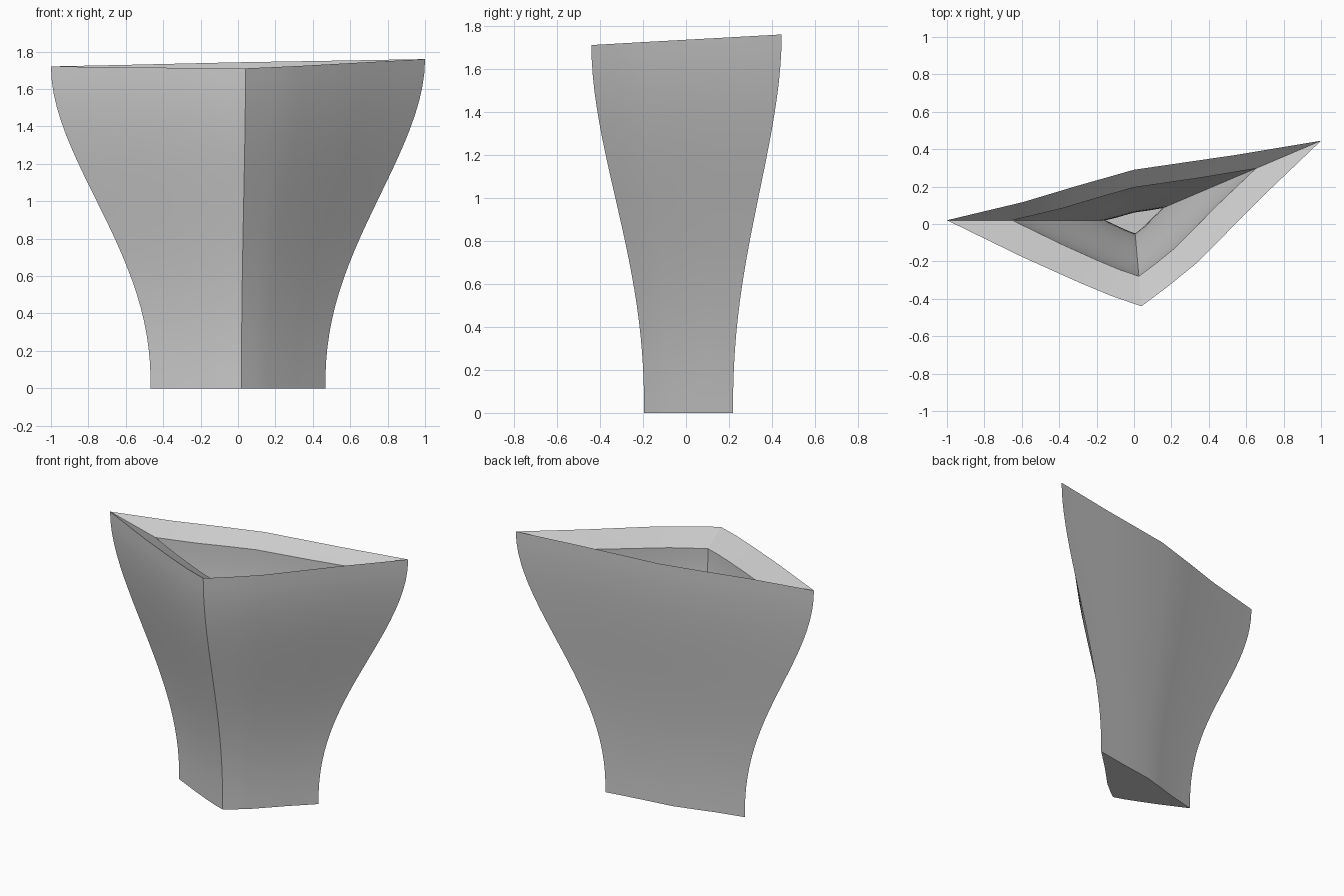
import bpy
import bmesh
import math

cube = bpy.data.objects.get("Cube")
if cube:
    bpy.data.objects.remove(cube, do_unlink=True)

# Rim outline, counter-clockwise from the -x corner
OUTLINE = [(-1, 0.02), (-0.6, -0.175), (-0.3, -0.31), (-0.12, -0.385), (0.04, -0.44),
           (0.18, -0.335), (0.34, -0.205), (0.68, 0.14), (1, 0.445),
           (0.55, 0.37), (0, 0.29), (-0.3, 0.205), (-0.59, 0.118)]
CENTRE_Y = 0.02
BASE_SCALE = 0.467
RIM_DIP = 0.087
FLOOR = 0.1
STEPS = 24


def rim_height(x, y):
    # Gently tilted mouth
    return 1.73 + 0.01 * x + 0.045 * y


def flare(t):
    # S-shaped widening from foot to mouth
    u = t ** 1.18
    return BASE_SCALE + (1 - BASE_SCALE) * u * u * (3 - 2 * u)


def add_ring(bm, scale, height):
    ring = []
    for x, y in OUTLINE:
        px, py = x * scale, CENTRE_Y + (y - CENTRE_Y) * scale
        ring.append(bm.verts.new((px, py, height(x, y))))
    return ring


def bridge(bm, lower, upper):
    n = len(lower)
    for i in range(n):
        j = (i + 1) % n
        bm.faces.new((lower[i], lower[j], upper[j], upper[i]))


bm = bmesh.new()
rings = []

# Outer wall
for i in range(STEPS + 1):
    t = i / STEPS
    rings.append(add_ring(bm, flare(t), lambda x, y: t * rim_height(x, y)))

# Bevelled lip, then inner wall down to the floor
for i in range(STEPS + 1):
    t = 1 - i / STEPS
    gap = 0.315 + 0.035 * t
    rings.append(add_ring(bm, flare(t) - gap,
                          lambda x, y: FLOOR + t * (rim_height(x, y) - RIM_DIP - FLOOR)))

for lower, upper in zip(rings, rings[1:]):
    bridge(bm, lower, upper)

# Underside and inner floor
bm.faces.new(list(reversed(rings[0])))
bm.faces.new(rings[-1])
bmesh.ops.recalc_face_normals(bm, faces=bm.faces)

mesh = bpy.data.meshes.new("vase_body")
bm.to_mesh(mesh)
bm.free()
vase = bpy.data.objects.new("vase_body", mesh)
bpy.context.collection.objects.link(vase)

# Plain grey finish
grey = bpy.data.materials.new("light_grey")
grey.use_nodes = True
colour = (0.6, 0.6, 0.6, 1)
grey.diffuse_color = colour
grey.node_tree.nodes["Principled BSDF"].inputs["Base Color"].default_value = colour
mesh.materials.append(grey)

# Smooth walls with crisp corners
bpy.ops.object.select_all(action='DESELECT')
vase.select_set(True)
bpy.context.view_layer.objects.active = vase
bpy.ops.object.shade_smooth_by_angle(angle=math.radians(30))
